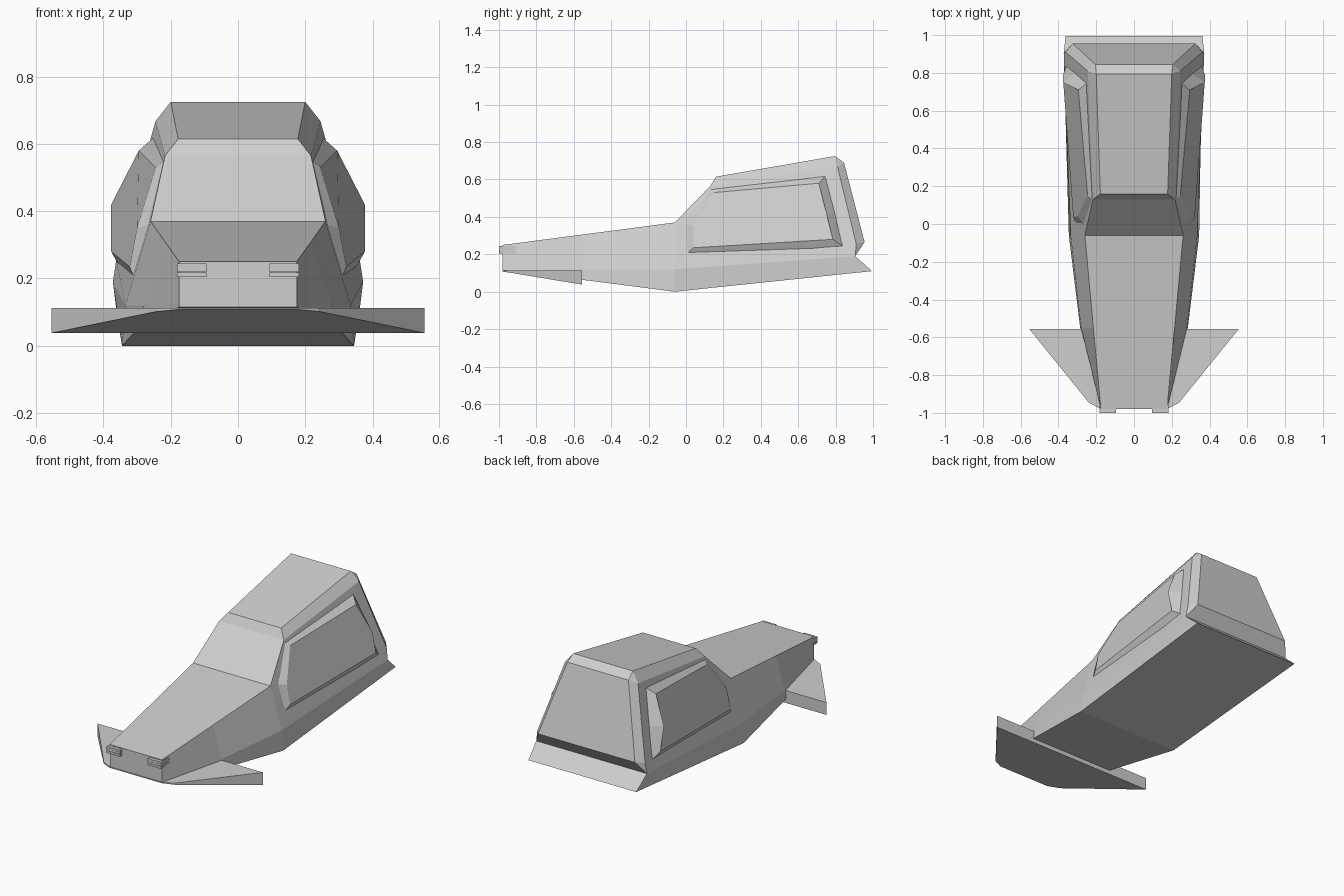
import bpy
import bmesh

default_cube = bpy.data.objects.get("Cube")
if default_cube:
    bpy.data.objects.remove(default_cube, do_unlink=True)

# One plain grey paint for the whole body
paint = bpy.data.materials.new("grey_paint")
paint.use_nodes = True
grey = (0.62, 0.62, 0.62, 1)
paint.diffuse_color = grey
paint.node_tree.nodes["Principled BSDF"].inputs["Base Color"].default_value = grey


def finish(bm, name):
    """Turn a bmesh into a flat shaded painted object."""
    bmesh.ops.recalc_face_normals(bm, faces=bm.faces)
    mesh = bpy.data.meshes.new(name)
    bm.to_mesh(mesh)
    bm.free()
    mesh.materials.append(paint)
    obj = bpy.data.objects.new(name, mesh)
    bpy.context.collection.objects.link(obj)
    return obj


def symmetric_shell(name, points, spine, panels):
    """Spine corners are bridged across the centre; panels are mirrored."""
    bm = bmesh.new()
    left = {k: bm.verts.new(p) for k, p in points.items()}
    right = {k: bm.verts.new((-p[0], p[1], p[2])) for k, p in points.items()}
    for a, b in zip(spine, spine[1:] + spine[:1]):
        bm.faces.new((left[a], left[b], right[b], right[a]))
    for panel in panels:
        keys = panel.split()
        bm.faces.new([left[k] for k in keys])
        bm.faces.new([right[k] for k in reversed(keys)])
    return finish(bm, name)


def ring_solid(name, first, second, side=1):
    """Closed solid between two matching loops."""
    bm = bmesh.new()
    a = [bm.verts.new((side * x, y, z)) for x, y, z in first]
    b = [bm.verts.new((side * x, y, z)) for x, y, z in second]
    bm.faces.new(a)
    bm.faces.new(b)
    count = len(a)
    for i in range(count):
        j = (i + 1) % count
        bm.faces.new((a[i], a[j], b[j], b[i]))
    return finish(bm, name)


# Body: named corners of the left half
corners = {
    "nose_low": (0.175, -0.98, 0.115),
    "nose_top": (0.175, -0.98, 0.25),
    "cowl_top": (0.215, -0.55, 0.306),
    "cowl_mid": (0.28, -0.55, 0.12),
    "cowl_low": (0.285, -0.55, 0.063),
    "screen_base": (0.26, -0.06, 0.37),
    "sill_mid": (0.335, -0.06, 0.12),
    "sill_low": (0.345, -0.06, 0),
    "brow": (0.217, 0.13, 0.565),
    "roof_front": (0.178, 0.16, 0.615),
    "roof_back": (0.2, 0.795, 0.725),
    "shoulder": (0.245, 0.81, 0.668),
    "back_top": (0.205, 0.845, 0.69),
    "side_back": (0.362, 0.91, 0.255),
    "back_low": (0.325, 0.955, 0.265),
    "notch": (0.372, 0.905, 0.19),
    "tail": (0.362, 0.995, 0.11),
}
spine = ["nose_low", "nose_top", "cowl_top", "screen_base", "brow",
         "roof_front", "roof_back", "back_top", "back_low", "notch",
         "tail", "sill_low", "cowl_low"]
panels = [
    "nose_low cowl_low cowl_mid",
    "nose_low cowl_mid cowl_top nose_top",
    "cowl_low sill_low sill_mid cowl_mid",
    "cowl_mid sill_mid screen_base cowl_top",
    "sill_mid sill_low tail notch",
    "screen_base sill_mid notch side_back",
    "screen_base side_back shoulder brow",
    "brow shoulder roof_back roof_front",
    "shoulder back_top roof_back",
    "shoulder side_back back_low back_top",
    "side_back notch back_low",
]
symmetric_shell("body", corners, spine, panels)

# Front wing: flat top, underside dropping towards the rear
half_outline = [(0.175, -0.98), (0.24, -0.945), (0.555, -0.555)]
outline = half_outline + [(-x, y) for x, y in reversed(half_outline)]
wing_top = [(x, y, 0.113) for x, y in outline]
wing_under = [(x, y, 0.108 - (y + 0.98) * 0.165) for x, y in outline]
ring_solid("front_wing", wing_top, wing_under)

# Raised side pods, widest at the rear
pod_base = [(0.305, -0.01, 0.19), (0.265, 0, 0.36), (0.218, 0.13, 0.55),
            (0.25, 0.745, 0.62), (0.31, 0.795, 0.42), (0.355, 0.845, 0.24)]
pod_face = [(0.322, 0.04, 0.235), (0.3, 0.04, 0.35), (0.245, 0.15, 0.53),
            (0.295, 0.71, 0.58), (0.377, 0.75, 0.42), (0.377, 0.785, 0.28)]
for label, side in (("left", 1), ("right", -1)):
    ring_solid(label + "_side_pod", pod_base, pod_face, side)

    # Slatted lamp on the nose corner: three stacked plates with a core
    bm = bmesh.new()
    slats = [(0.211, 0.013, 0.088), (0.225, 0.012, 0.088),
             (0.238, 0.013, 0.088), (0.225, 0.03, 0.076)]
    for z, height, width in slats:
        made = bmesh.ops.create_cube(bm, size=1)["verts"]
        bmesh.ops.scale(bm, vec=(width, width, height), verts=made)
        bmesh.ops.translate(bm, vec=(side * 0.138, -0.956, z), verts=made)
    finish(bm, label + "_nose_lamp")
